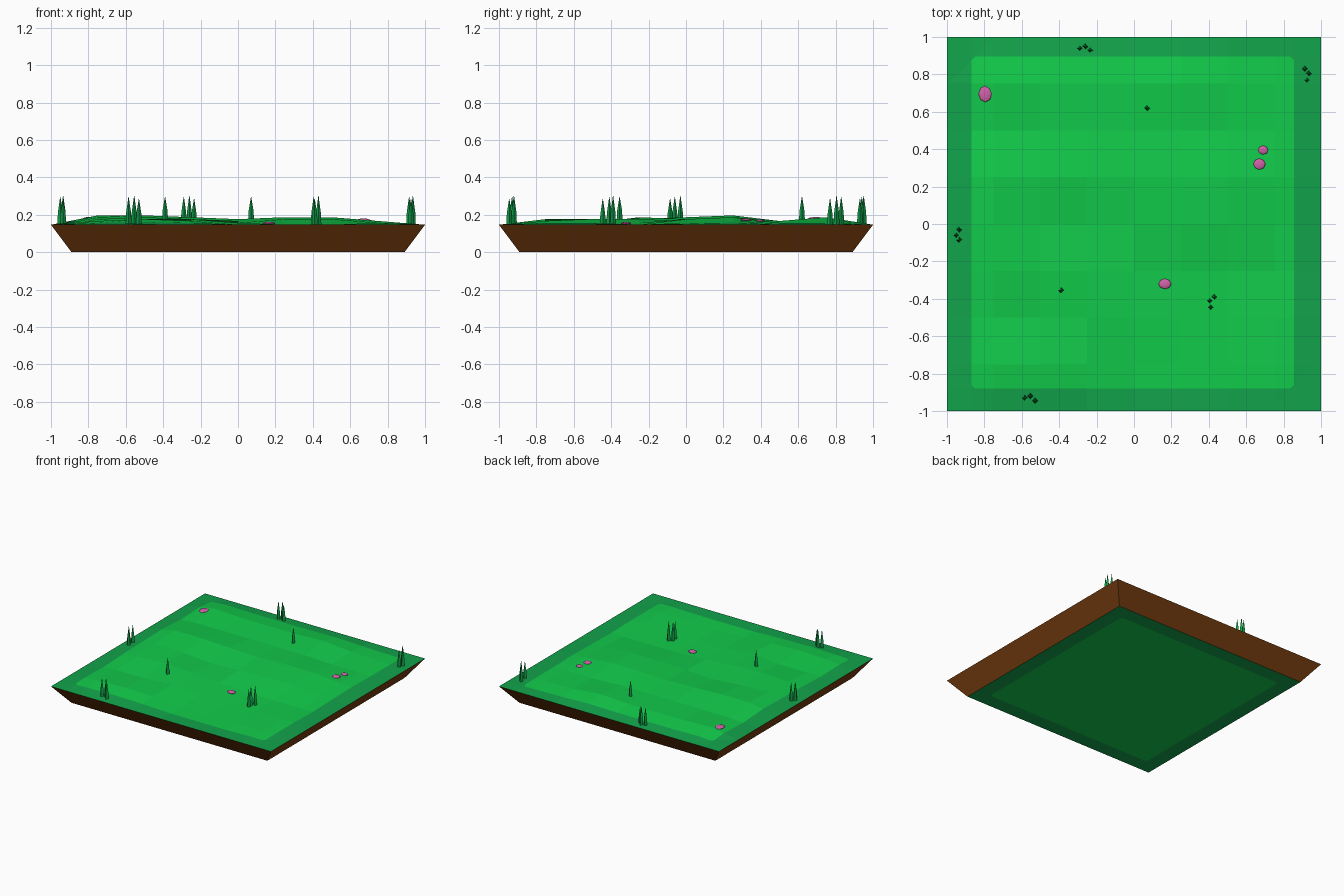
import bpy
import bmesh
from mathutils import Matrix, Vector

cube = bpy.data.objects.get("Cube")
if cube:
    bpy.data.objects.remove(cube)


def make_material(name, rgb):
    mat = bpy.data.materials.new(name)
    mat.use_nodes = True
    mat.diffuse_color = (*rgb, 1)
    mat.node_tree.nodes["Principled BSDF"].inputs["Base Color"].default_value = (*rgb, 1)
    return mat


grass = make_material("bright_grass", (0.006, 0.6, 0.07))
border = make_material("border_grass", (0.006, 0.37, 0.07))
soil = make_material("soil_brown", (0.19, 0.05, 0.005))
pink = make_material("petal_pink", (0.64, 0.12, 0.4))

RIM = 0.147     # height of the outer edge
FOOT = 0.89     # half width of the base
CELL = 0.25     # lawn grid spacing
BUMP = 0.01     # height step of the lawn bumps

# Lawn bumps, from the back row to the front row, between the flat outer edges
BUMPS = [
    (4, 3, 3, 3, 4, 2, 1),
    (2, 2, 2, 2, 2, 1, 1),
    (5, 5, 4, 3, 4, 4, 2),
    (4, 3, 1, 2, 3, 3, 1),
    (3, 4, 3, 1, 0, 0, 0),
    (1, 1, 3, 1, 0, 0, 1),
    (2, 3, 2, 0, 0, 0, 1),
]


def bump(i, j):
    """Height at a grid corner; the outer edge stays at rim height."""
    inside = 0 < i < 8 and 0 < j < 8
    return RIM + (BUMPS[7 - j][i - 1] * BUMP if inside else 0)


def ground(x, y):
    """Lawn height at any place, blended across its cell."""
    u, v = (x + 1) / CELL, (y + 1) / CELL
    i, j = min(int(u), 7), min(int(v), 7)
    u, v = u - i, v - j
    front = bump(i, j) * (1 - u) + bump(i + 1, j) * u
    back = bump(i, j + 1) * (1 - u) + bump(i + 1, j + 1) * u
    return front * (1 - v) + back * v


def finish(bm, name, materials):
    mesh = bpy.data.meshes.new(name)
    bm.to_mesh(mesh)
    bm.free()
    for mat in materials:
        mesh.materials.append(mat)
    obj = bpy.data.objects.new(name, mesh)
    bpy.context.collection.objects.link(obj)
    return obj


def paint_inset(bm, left, right, front, back, corner):
    """Cut a chamfered rectangle into the faces; the outside gets slot 1."""
    planes = [
        (Vector((left, 0, 0)), Vector((-1, 0, 0))),
        (Vector((right, 0, 0)), Vector((1, 0, 0))),
        (Vector((0, front, 0)), Vector((0, -1, 0))),
        (Vector((0, back, 0)), Vector((0, 1, 0))),
    ]
    for x, sx in ((left, -1), (right, 1)):
        for y, sy in ((front, -1), (back, 1)):
            planes.append((Vector((x - sx * corner, y, 0)), Vector((sx, sy, 0))))
    for point, normal in planes:
        bmesh.ops.bisect_plane(bm, geom=bm.verts[:] + bm.edges[:] + bm.faces[:],
                               plane_co=point, plane_no=normal)
    for face in bm.faces:
        c = face.calc_center_median()
        outside = any((c - point).dot(normal) > 0 for point, normal in planes)
        face.material_index = int(outside)


# Bumpy lawn with a darker border
bm = bmesh.new()
bmesh.ops.create_grid(bm, x_segments=8, y_segments=8, size=1)
for v in bm.verts:
    v.co.z = ground(v.co.x, v.co.y)
paint_inset(bm, -0.87, 0.855, -0.88, 0.895, 0.02)
finish(bm, "lawn", [grass, border])

# Flat underside with the same two greens
bm = bmesh.new()
bmesh.ops.create_grid(bm, x_segments=1, y_segments=1, size=FOOT)
paint_inset(bm, -0.77, 0.77, -0.77, 0.77, 0.02)
bmesh.ops.reverse_faces(bm, faces=bm.faces[:])
finish(bm, "underside", [grass, border])

# Sloping soil walls
bm = bmesh.new()
signs = [(-1, -1), (1, -1), (1, 1), (-1, 1)]
low = [bm.verts.new((x * FOOT, y * FOOT, 0)) for x, y in signs]
high = [bm.verts.new((x, y, RIM)) for x, y in signs]
for a in range(4):
    b = (a + 1) % 4
    bm.faces.new((low[a], low[b], high[b], high[a]))
finish(bm, "soil_walls", [soil])


def grass_blade(bm, x, y, tip):
    """Four-sided blade: straight foot, then a long taper to the tip."""
    base = ground(x, y) - 0.01
    waist = base + (tip - base) * 0.45
    for z0, z1, r0, r1 in ((base, waist, 0.016, 0.013), (waist, tip, 0.013, 0.001)):
        bmesh.ops.create_cone(bm, segments=4, radius1=r0, radius2=r1, depth=z1 - z0,
                              matrix=Matrix.Translation((x, y, (z0 + z1) / 2)))


# Tufts of one or three blades
tufts = {
    "back_tuft": [(-0.29, 0.94), (-0.26, 0.95), (-0.235, 0.93)],
    "left_tuft": [(0.915, 0.83), (0.935, 0.805), (0.925, 0.77)],
    "right_tuft": [(-0.95, -0.06), (-0.935, -0.03), (-0.935, -0.085)],
    "front_tuft": [(-0.585, -0.93), (-0.555, -0.92), (-0.53, -0.945)],
    "inner_tuft": [(0.405, -0.41), (0.43, -0.39), (0.41, -0.445)],
    "front_blade": [(-0.39, -0.355)],
    "back_blade": [(0.07, 0.62)],
}
for name, places in tufts.items():
    bm = bmesh.new()
    for (x, y), tip in zip(places, (0.295, 0.3, 0.285)):
        grass_blade(bm, x, y, tip)
    finish(bm, name, [border])

# Flat pink blossoms lying on the lawn
blossoms = [
    ("back_blossom", -0.795, 0.695, 0.036, 0.043),
    ("side_blossom", 0.69, 0.395, 0.028, 0.024),
    ("side_blossom_large", 0.67, 0.32, 0.033, 0.03),
    ("front_blossom", 0.165, -0.32, 0.034, 0.028),
]
for name, x, y, rx, ry in blossoms:
    bm = bmesh.new()
    place = Matrix.Translation((x, y, ground(x, y) + 0.003))
    bmesh.ops.create_uvsphere(bm, u_segments=8, v_segments=6, radius=1,
                              matrix=place @ Matrix.Diagonal((rx, ry, 0.009, 1)))
    finish(bm, name, [pink])
